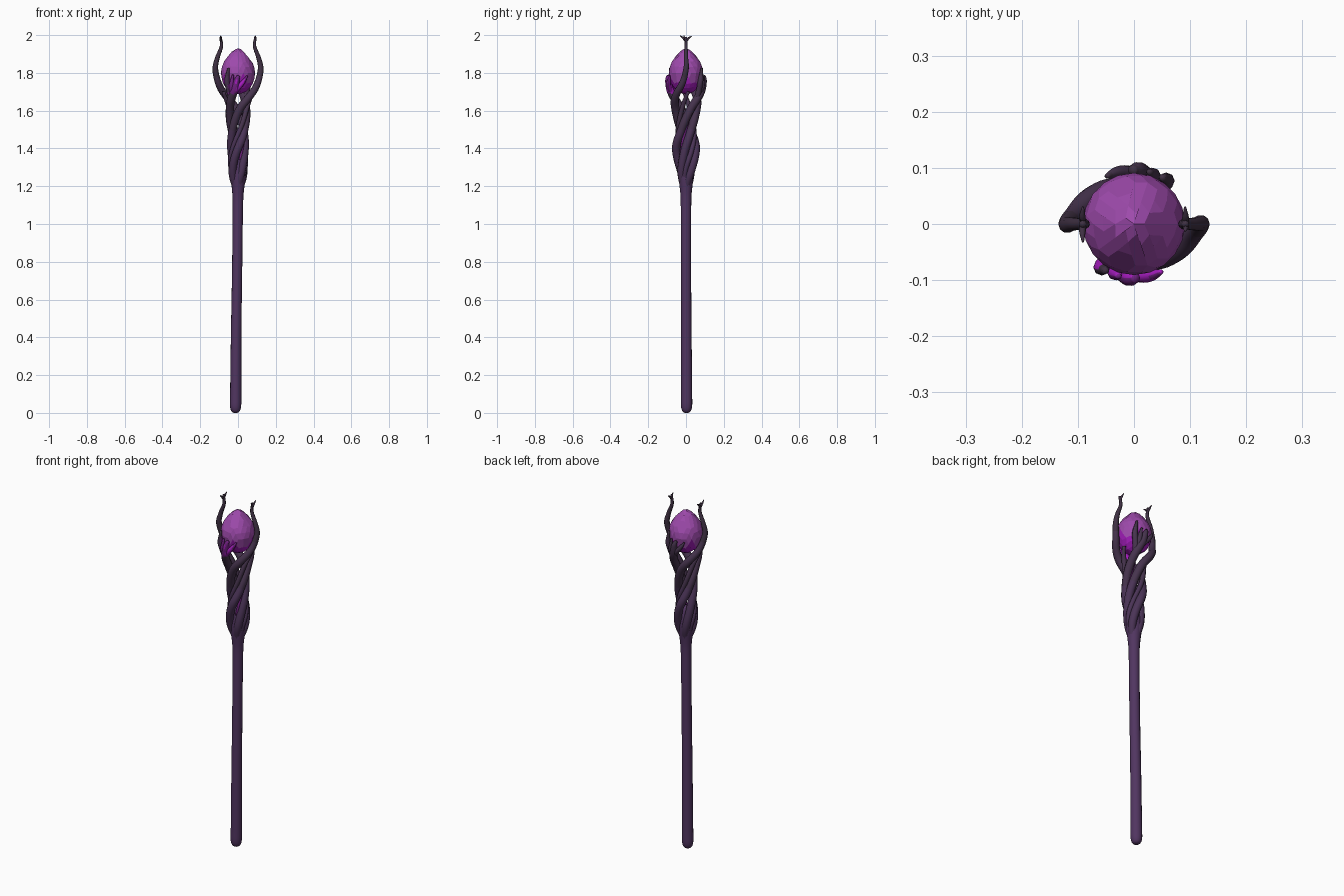
import bpy, bmesh, math
from mathutils import Vector

if "Cube" in bpy.data.objects:
    bpy.data.objects.remove(bpy.data.objects["Cube"])


def material(name, rgb):
    m = bpy.data.materials.new(name)
    m.diffuse_color = (*rgb, 1)
    m.use_nodes = True
    m.node_tree.nodes["Principled BSDF"].inputs["Base Color"].default_value = m.diffuse_color
    return m


SHAFT = material("dusky purple wood", (0.082, 0.036, 0.118))
LOWER = material("deep purple wood", (0.070, 0.034, 0.095))
VINE = material("dark plum wood", (0.062, 0.034, 0.076))
TIP = material("charcoal plum wood", (0.050, 0.030, 0.056))
GEM = material("violet crystal", (0.34, 0.068, 0.41))
GLOW = material("bright magenta", (0.38, 0.012, 0.52))
DIM = material("dim magenta", (0.17, 0.016, 0.23))
WOOD = [LOWER, VINE, TIP, GLOW, DIM]


def finish(name, bm, mats, smooth=True, rule=None):
    bmesh.ops.recalc_face_normals(bm, faces=bm.faces)
    for f in bm.faces:
        f.smooth = smooth
        if rule:
            f.material_index = rule(f.calc_center_median(), f.normal)
    me = bpy.data.meshes.new(name)
    bm.to_mesh(me)
    bm.free()
    for m in mats:
        me.materials.append(m)
    ob = bpy.data.objects.new(name, me)
    bpy.context.collection.objects.link(ob)
    return ob


def spline(pts, steps):
    # Catmull-Rom through tuples of any length
    P = [Vector(p) for p in pts]
    P = [P[0] * 2 - P[1]] + P + [P[-1] * 2 - P[-2]]
    out = []
    for i in range(1, len(P) - 2):
        a, b, c, d = P[i - 1:i + 3]
        for k in range(steps):
            t = k / steps
            out.append(0.5 * (2 * b + (c - a) * t + (2 * a - 5 * b + 4 * c - d) * t * t
                              + (3 * b - a - 3 * c + d) * t ** 3))
    return out + [P[-2]]


def tube(name, path, mats, sides=8, rule=None):
    # path: list of (x, y, z, radius)
    bm = bmesh.new()
    rings = []
    pts = [Vector(p[:3]) for p in path]
    n = None
    for i, p in enumerate(pts):
        t = (pts[min(i + 1, len(pts) - 1)] - pts[max(i - 1, 0)]).normalized()
        n = t.orthogonal() if n is None else n - t * n.dot(t)
        n.normalize()
        b = t.cross(n)
        r = max(path[i][3], 0.001)
        rings.append([bm.verts.new(p + r * (math.cos(a) * n + math.sin(a) * b))
                      for a in (math.tau * k / sides for k in range(sides))])
    for r0, r1 in zip(rings, rings[1:]):
        for k in range(sides):
            j = (k + 1) % sides
            bm.faces.new((r0[k], r0[j], r1[j], r1[k]))
    bm.faces.new(rings[0])
    bm.faces.new(rings[-1])
    return finish(name, bm, mats, True, rule)


def polar(keys, turn, steps=6):
    # keys: (z, degrees, distance from axis, tube radius)
    out = []
    for z, deg, d, r in spline(keys, steps):
        a = math.radians(deg + turn)
        out.append((d * math.cos(a), d * math.sin(a), z, r))
    return out


def wood(c, n):
    # wood darkens with height
    return 0 if c.z < 1.5 else 1 if c.z < 1.78 else 2


def front_wood(c, n):
    # front claw: bright where it faces the crystal, dim magenta on its right half
    if 1.69 < c.z < 1.80 and c.y < -0.06:
        if n.y > 0.2 or (c.x > -0.012 and 1.70 < c.z < 1.765 and n.x < 0.5):
            return 3
        if c.x > -0.05:
            return 4
    return wood(c, n)


# shaft with a rounded foot, slight lean and flared top
tube("shaft", spline([
    (-0.013, 0.003, 0, 0.008), (-0.013, 0.003, 0.004, 0.017), (-0.013, 0.003, 0.015, 0.025),
    (-0.013, 0.003, 0.04, 0.030), (-0.012, 0.003, 0.1, 0.030), (-0.01, 0.002, 0.4, 0.028),
    (-0.004, 0, 0.8, 0.027), (-0.001, 0, 1.1, 0.028), (0, 0, 1.18, 0.032),
    (0, 0, 1.25, 0.040), (0, 0, 1.31, 0.038), (0, 0, 1.38, 0.014)], 3), [SHAFT], 14)

# two long strands that twist up and become the outer prongs
prong = [(1.20, -255, 0.012, 0.020), (1.28, -232, 0.030, 0.022), (1.40, -185, 0.036, 0.022),
         (1.50, -135, 0.040, 0.022), (1.60, -85, 0.054, 0.022), (1.67, -45, 0.080, 0.021),
         (1.74, -12, 0.104, 0.018), (1.82, 0, 0.120, 0.015), (1.88, 0, 0.109, 0.012),
         (1.94, 0, 0.088, 0.009), (1.99, 0, 0.092, 0.006)]
for side, turn in (("right", 0), ("left", 180)):
    s = 1 if turn == 0 else -1
    tube(side + "_prong", polar(prong, turn), WOOD, 10, wood)
    # forked twig at the prong tip
    for k, (y, z) in enumerate(((0.030, 1.995), (-0.032 if s < 0 else -0.012, 1.997))):
        tube(f"{side}_tip_twig_{k}", spline([
            (s * 0.090, 0, 1.965, 0.006), (s * 0.092, y * 0.4, 1.982, 0.006),
            (s * 0.091, y, z, 0.002)], 4), [TIP], 6)

# two strands that end in short claws cupping the crystal, front and back
claw = [(1.20, -255, 0.012, 0.020), (1.28, -228, 0.038, 0.022), (1.40, -180, 0.052, 0.022),
        (1.50, -125, 0.041, 0.022), (1.60, -65, 0.048, 0.022), (1.66, -32, 0.068, 0.022),
        (1.71, -12, 0.086, 0.020), (1.76, -4, 0.096, 0.015), (1.785, 2, 0.096, 0.008)]
fingers = (
    [(1.66, -32, 0.066, 0.016), (1.71, -35, 0.084, 0.015), (1.76, -37, 0.097, 0.014),
     (1.825, -31, 0.097, 0.006)],
    [(1.69, -18, 0.078, 0.015), (1.73, 6, 0.092, 0.013), (1.76, 20, 0.097, 0.010),
     (1.785, 30, 0.098, 0.004)],
    [(1.68, -25, 0.072, 0.015), (1.73, -22, 0.092, 0.014), (1.79, -16, 0.097, 0.005)])
for side, turn, rule in (("front", 270, front_wood), ("back", 90, wood)):
    tube(side + "_claw", polar(claw, turn), WOOD, 10, rule)
    for k, f in enumerate(fingers):
        tube(f"{side}_claw_finger_{k}", polar(f, turn, 5), WOOD, 8, rule)

# thinner vines woven between the main strands
vine = [(1.22, -250, 0.020, 0.013), (1.32, -215, 0.040, 0.014), (1.42, -165, 0.043, 0.013),
        (1.52, -110, 0.044, 0.013), (1.62, -65, 0.052, 0.013), (1.70, -35, 0.078, 0.009)]
for k in range(2):
    tube(f"thin_vine_{k}", polar(vine, 45 + 180 * k), WOOD, 8, wood)
tube("glowing_vine", polar([(1.34, -70, 0.030, 0.007), (1.44, -30, 0.034, 0.007),
                            (1.54, 20, 0.032, 0.006), (1.62, 60, 0.032, 0.004)], 0),
     [DIM], 6)

# faceted egg-shaped crystal with a bright lower part
bm = bmesh.new()
bmesh.ops.create_icosphere(bm, subdivisions=3, radius=1)
for v in bm.verts:
    x, y, z = v.co
    if z > 0:
        w = 0.091 * (1 - 0.22 * z ** 2)
        v.co = (x * w, y * w, 1.80 + 0.118 * z + 0.012 * z ** 6)
    else:
        v.co = (x * 0.091, y * 0.091, 1.80 + 0.112 * z)
bmesh.ops.dissolve_limit(bm, angle_limit=math.radians(12), verts=bm.verts, edges=bm.edges)
finish("crystal", bm, [GEM, GLOW], False, lambda c, n: 1 if c.z < 1.765 else 0)
